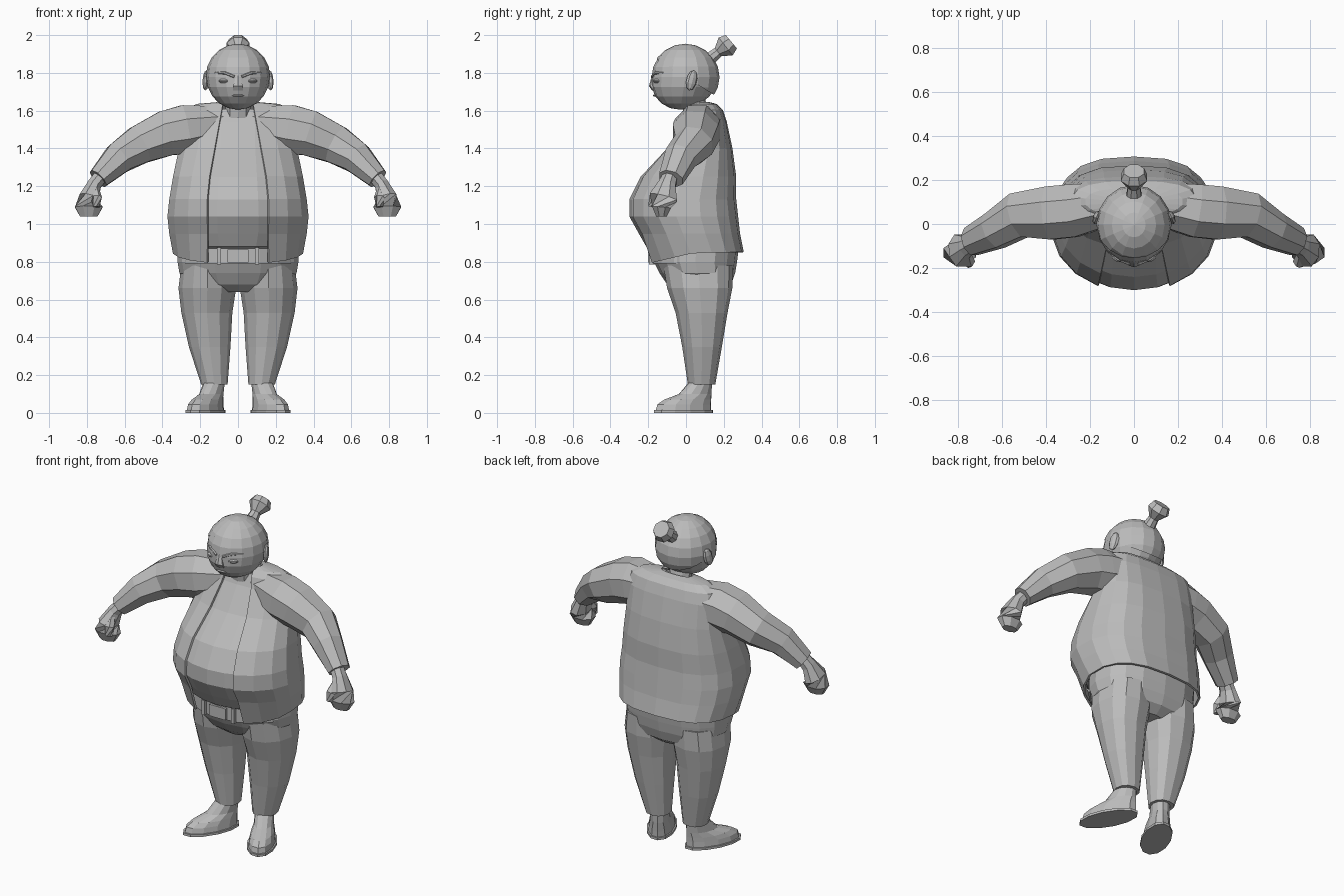
import bpy, bmesh
from math import sin, cos, pi, asin, copysign, radians
from mathutils import Vector, Matrix

if "Cube" in bpy.data.objects:
    bpy.data.objects.remove(bpy.data.objects["Cube"])

grey = bpy.data.materials.new("plain grey")
grey.use_nodes = True
grey.diffuse_color = (0.5, 0.5, 0.5, 1)
grey.node_tree.nodes["Principled BSDF"].inputs["Base Color"].default_value = grey.diffuse_color


def finish(name, bm):
    bmesh.ops.recalc_face_normals(bm, faces=bm.faces)
    mesh = bpy.data.meshes.new(name)
    bm.to_mesh(mesh)
    bm.free()
    mesh.materials.append(grey)
    obj = bpy.data.objects.new(name, mesh)
    bpy.context.collection.objects.link(obj)
    return obj


def skin(rings, closed=True, cap=True):
    """Bridge rings of points with quads."""
    bm = bmesh.new()
    rows = [[bm.verts.new(point) for point in points] for points in rings]
    count = len(rows[0])
    for lower, upper in zip(rows, rows[1:]):
        for i in range(count if closed else count - 1):
            j = (i + 1) % count
            bm.faces.new((lower[i], lower[j], upper[j], upper[i]))
    if cap:
        bm.faces.new(rows[0])
        bm.faces.new(rows[-1])
    return bm


def ring(z, width, front, back, sides=16, centre=0, gap=0, square=1, drop=0):
    """Horizontal section starting at the front; square < 1 flattens the back."""
    start = asin(gap / width) if gap else 0
    middle, depth = (front + back) / 2, (back - front) / 2
    points = []
    for i in range(sides):
        angle = start + 2 * (pi - start) * i / (sides - 1 if gap else sides)
        s, c = sin(angle), cos(angle)
        power = square if c < 0 else 1
        points.append(Vector((centre + width * copysign(abs(s) ** power, s),
                              middle - depth * copysign(abs(c) ** power, c),
                              z - drop * max(0, c))))
    return points


def tube(name, path, sides=8):
    """Loft along (point, radius across, radius in depth) stations."""
    centres = [Vector(station[0]) for station in path]
    rings = []
    for i, (point, across, depth) in enumerate(path):
        along = (centres[min(i + 1, len(path) - 1)] - centres[max(i - 1, 0)]).normalized()
        reference = Vector((1, 0, 0)) if abs(along.x) < 0.01 else Vector((0, 1, 0))
        side = (reference - along * reference.dot(along)).normalized()
        up = along.cross(side)
        angles = [(k + 0.5) * 2 * pi / sides for k in range(sides)]
        rings.append([centres[i] + side * depth * cos(a) + up * across * sin(a) for a in angles])
    return finish(name, skin(rings))


def ball(centre, size, segments=8, turn=0, tilt=0):
    bm = bmesh.new()
    place = (Matrix.Translation(centre) @ Matrix.Rotation(turn, 4, "Z")
             @ Matrix.Rotation(tilt, 4, "X") @ Matrix.Diagonal((*size, 1)))
    bmesh.ops.create_uvsphere(bm, u_segments=segments, v_segments=segments * 2 // 3,
                              radius=1, matrix=place)
    return bm


def box(name, centre, size):
    bm = bmesh.new()
    bmesh.ops.create_cube(bm, size=1, matrix=Matrix.Translation(centre) @ Matrix.Diagonal((*size, 1)))
    return finish(name, bm)


# Torso: belly inside, open jacket outside (height, half width, front, back)
hem = (0.85, 0.34, -0.2, 0.3)
trunk = [(0.95, 0.36, -0.25, 0.28), (1.04, 0.37, -0.3, 0.27), (1.13, 0.36, -0.3, 0.26),
         (1.25, 0.34, -0.24, 0.26), (1.4, 0.31, -0.1, 0.24), (1.54, 0.3, -0.01, 0.21)]
yoke = [(1.6, 0.28, 0.01, 0.19), (1.63, 0.22, 0.04, 0.16), (1.64, 0.1, 0.05, 0.12)]
inset = 0.014
finish("belly", skin([ring(0.86, 0.28, -0.16, 0.24, 20), ring(0.88, 0.31, -0.21, 0.26, 20)]
                     + [ring(z, width - inset, front, back - inset, 20, square=0.75)
                        for z, width, front, back in trunk]
                     + [ring(1.61, 0.2, 0.02, 0.15, 20)]))
panels = []
for z, width, front, back in [hem] + trunk + yoke:
    opening = min(0.16, 0.08 + 0.18 * (1.63 - z)) if z < 1.63 else 0.08
    panels.append(ring(z, width, front - 0.005, back, 17, gap=opening, square=0.75,
                       drop=0.06 if z == hem[0] else 0))
jacket = finish("jacket", skin(panels, closed=False, cap=False))
cloth = jacket.modifiers.new("cloth thickness", "SOLIDIFY")
cloth.thickness = 0.012
cloth.offset = 0

# Trousers seat, belt and belt loops
seat = [(0.64, 0.1, -0.05, 0.19), (0.68, 0.26, -0.1, 0.24),
        (0.74, 0.31, -0.14, 0.26), (0.8, 0.32, -0.17, 0.27), (0.88, 0.32, -0.17, 0.28)]
finish("trouser_seat", skin([ring(*section, square=0.8) for section in seat]))
finish("belt", skin([ring(z, 0.3, -0.19, 0.22) for z in (0.79, 0.87)]))
box("belt_buckle", (0, -0.19, 0.83), (0.11, 0.02, 0.07))
for x in (-0.1, 0.1):
    box("belt_loop", (x, -0.18, 0.83), (0.02, 0.03, 0.09))

# Head with its jaw pushed forward, hair cap, neck and topknot
skull_centre = Vector((0, -0.004, 1.778))
skull_size = Vector((0.168, 0.178, 0.173))
head = ball(skull_centre, skull_size, 16)
for vert in head.verts:
    vert.co.y += 0.15 * min(0, vert.co.z - skull_centre.z)
finish("head", head)
hair = ball(skull_centre, skull_size * 1.02, 16)
bmesh.ops.bisect_plane(hair, geom=hair.verts[:] + hair.edges[:] + hair.faces[:],
                       plane_co=(0, -0.15, 1.87), plane_no=(0, 0.5, 0.8), clear_inner=True)
finish("hair", hair)
finish("neck", skin([ring(1.56, 0.07, -0.01, 0.13, 10), ring(1.7, 0.07, -0.03, 0.09, 10)]))
tube("topknot", [((0, 0.11, 1.86), 0.04, 0.04), ((0, 0.17, 1.91), 0.03, 0.03),
                 ((0, 0.21, 1.94), 0.065, 0.065), ((0, 0.24, 1.965), 0.05, 0.05)])
tube("nose", [((0, -0.17, 1.79), 0.01, 0.01), ((0, -0.18, 1.73), 0.016, 0.03),
              ((0, -0.17, 1.71), 0.01, 0.03)], 6)
finish("mouth", ball((0, -0.165, 1.68), (0.035, 0.01, 0.006)))

for s, label in ((1, "left"), (-1, "right")):
    # Face details
    tube(label + "_eyebrow", [((s * 0.02, -0.18, 1.78), 0.007, 0.008),
                              ((s * 0.07, -0.16, 1.8), 0.009, 0.008),
                              ((s * 0.12, -0.12, 1.8), 0.004, 0.006)], 6)
    finish(label + "_eye", ball((s * 0.075, -0.155, 1.757), (0.03, 0.016, 0.012), turn=s * 0.4))
    finish(label + "_ear", ball((s * 0.17, 0.03, 1.76), (0.016, 0.03, 0.055),
                                turn=s * 0.35, tilt=-0.25))

    # Sleeve, hand and thumb
    tube(label + "_sleeve", [((s * 0.08, 0.1, 1.53), 0.1, 0.1),
                             ((s * 0.28, 0.06, 1.5), 0.14, 0.13),
                             ((s * 0.38, 0.05, 1.48), 0.13, 0.13),
                             ((s * 0.52, 0.04, 1.42), 0.11, 0.11),
                             ((s * 0.63, -0.03, 1.35), 0.09, 0.09),
                             ((s * 0.74, -0.08, 1.24), 0.06, 0.07)])
    tube(label + "_hand", [((s * 0.72, -0.08, 1.26), 0.04, 0.04),
                           ((s * 0.76, -0.1, 1.21), 0.04, 0.05),
                           ((s * 0.79, -0.12, 1.14), 0.055, 0.08),
                           ((s * 0.79, -0.13, 1.09), 0.055, 0.08),
                           ((s * 0.79, -0.13, 1.04), 0.03, 0.05)])
    tube(label + "_thumb", [((s * 0.76, -0.13, 1.2), 0.02, 0.02),
                            ((s * 0.75, -0.17, 1.14), 0.03, 0.03),
                            ((s * 0.75, -0.18, 1.09), 0.02, 0.02)], 6)

    # Trouser leg (height, inner side, outer side, front, back)
    leg = [(0.15, 0.055, 0.195, 0.01, 0.155), (0.35, 0.04, 0.26, -0.02, 0.19),
           (0.53, 0.03, 0.3, -0.055, 0.22), (0.66, 0.01, 0.315, -0.1, 0.245),
           (0.78, 0.02, 0.3, -0.12, 0.25)]
    finish(label + "_trouser_leg",
           skin([ring(z, (outer - inner) / 2, front, back, 12, s * (outer + inner) / 2, square=0.85)
                 for z, inner, outer, front, back in leg]))

    # Shoe and sole, toes turned out around the ankle
    ankle = Vector((s * 0.125, 0.08, 0))
    turn_out = (Matrix.Translation(ankle) @ Matrix.Rotation(s * radians(27), 4, "Z")
                @ Matrix.Translation(-ankle))
    sole = [(z, 0.083, -0.2, 0.15) for z in (0, 0.014)]
    shoe = [(0.01, 0.075, -0.19, 0.14), (0.045, 0.07, -0.18, 0.14),
            (0.07, 0.065, -0.14, 0.14), (0.1, 0.055, -0.05, 0.14), (0.17, 0.055, 0.02, 0.14)]
    for part, sections in (("sole", sole), ("shoe", shoe)):
        bm = skin([ring(*section, 12, ankle.x) for section in sections])
        bm.transform(turn_out)
        finish(label + "_" + part, bm)
